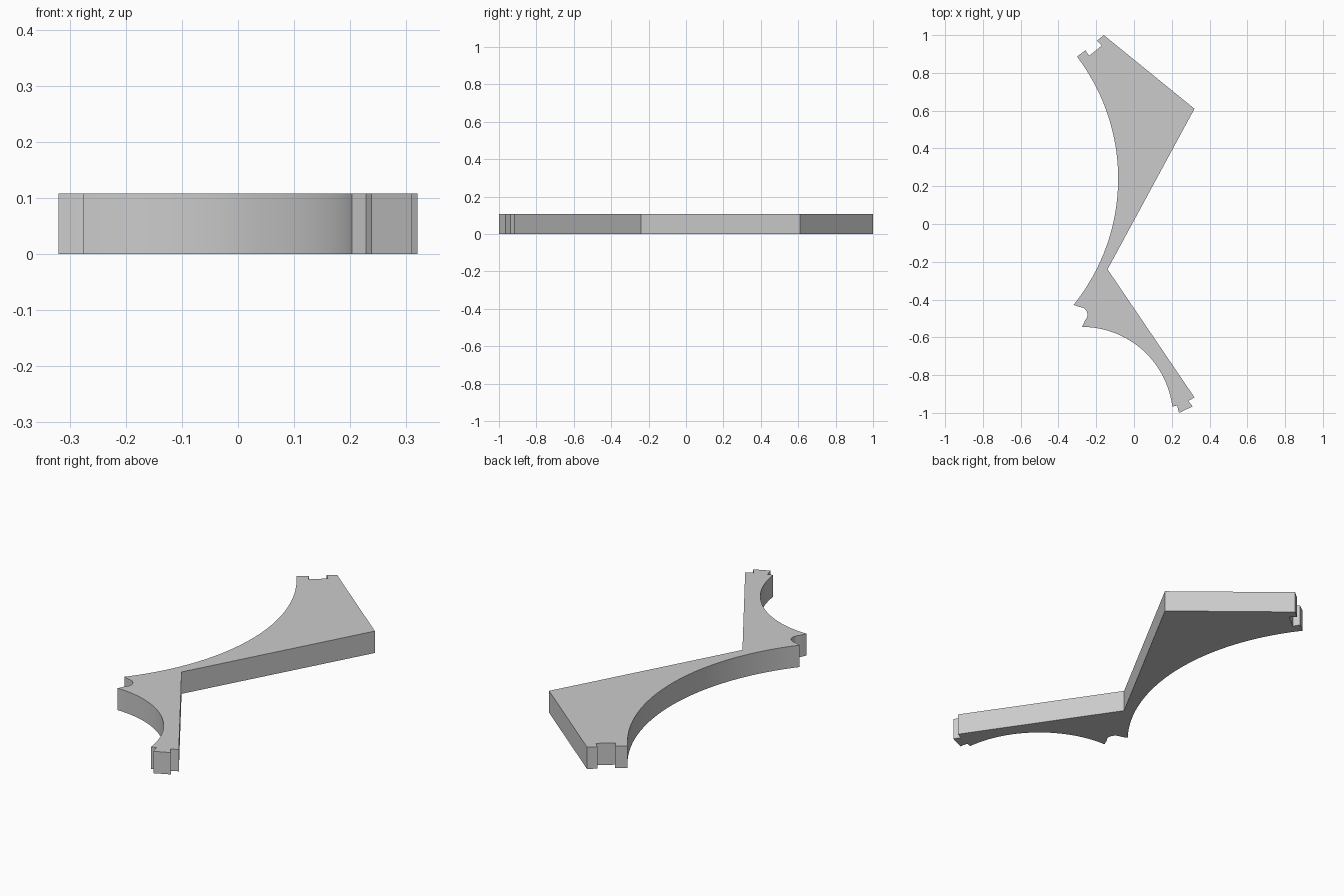
import bpy, bmesh, math
from mathutils import Vector

cube = bpy.data.objects.get("Cube")
if cube:
    bpy.data.objects.remove(cube, do_unlink=True)

THICKNESS = 0.108


def arc(start, end, sag, steps):
    """Circular arc from start to end, bulging to the right of travel by sag."""
    a, b = Vector(start), Vector(end)
    chord = b - a
    half = chord.length / 2
    side = Vector((chord.y, -chord.x)).normalized()
    radius = (half * half + sag * sag) / (2 * sag)
    centre = (a + b) / 2 + side * (sag - radius)
    spread = math.atan2(half, radius - sag)
    forward = chord.normalized()
    points = []
    for i in range(steps + 1):
        t = spread * (2 * i / steps - 1)
        points.append(centre + radius * (math.cos(t) * side + math.sin(t) * forward))
    return points


# Outline, clockwise from the rear tip
outline = [(-0.16, 1.0), (0.32, 0.61), (-0.14, -0.24)]
# Front end with its joining tab
outline += [(0.32, -0.918), (0.288, -0.937), (0.31, -0.966),
            (0.238, -1.0), (0.228, -0.96)]
# Front hollow, small finger notch and long inner curve
outline += arc((0.203, -0.968), (-0.275, -0.545), 0.121, 32)
outline += arc((-0.258, -0.508), (-0.285, -0.44), 0.024, 12)
outline += arc((-0.32, -0.428), (-0.302, 0.886), 0.227, 48)
# Rear end with its joining slot
outline += [(-0.257, 0.92), (-0.238, 0.89), (-0.17, 0.945), (-0.196, 0.97)]

# Extrude the outline into a plate
bm = bmesh.new()
base = bm.faces.new([bm.verts.new((p[0], p[1], 0)) for p in outline])
extruded = bmesh.ops.extrude_face_region(bm, geom=[base], use_keep_orig=True)
top = [v for v in extruded["geom"] if isinstance(v, bmesh.types.BMVert)]
bmesh.ops.translate(bm, verts=top, vec=(0, 0, THICKNESS))
bmesh.ops.recalc_face_normals(bm, faces=bm.faces)
mesh = bpy.data.meshes.new("bracket_plate")
bm.to_mesh(mesh)
bm.free()
plate = bpy.data.objects.new("bracket_plate", mesh)
bpy.context.collection.objects.link(plate)

# Plain grey material
grey = bpy.data.materials.new("light grey")
grey.use_nodes = True
colour = (0.6, 0.6, 0.6, 1)
grey.diffuse_color = colour
grey.node_tree.nodes["Principled BSDF"].inputs["Base Color"].default_value = colour
mesh.materials.append(grey)

# Smooth curves, sharp corners
bpy.ops.object.select_all(action="DESELECT")
plate.select_set(True)
bpy.context.view_layer.objects.active = plate
bpy.ops.object.shade_smooth_by_angle(angle=math.radians(20))
